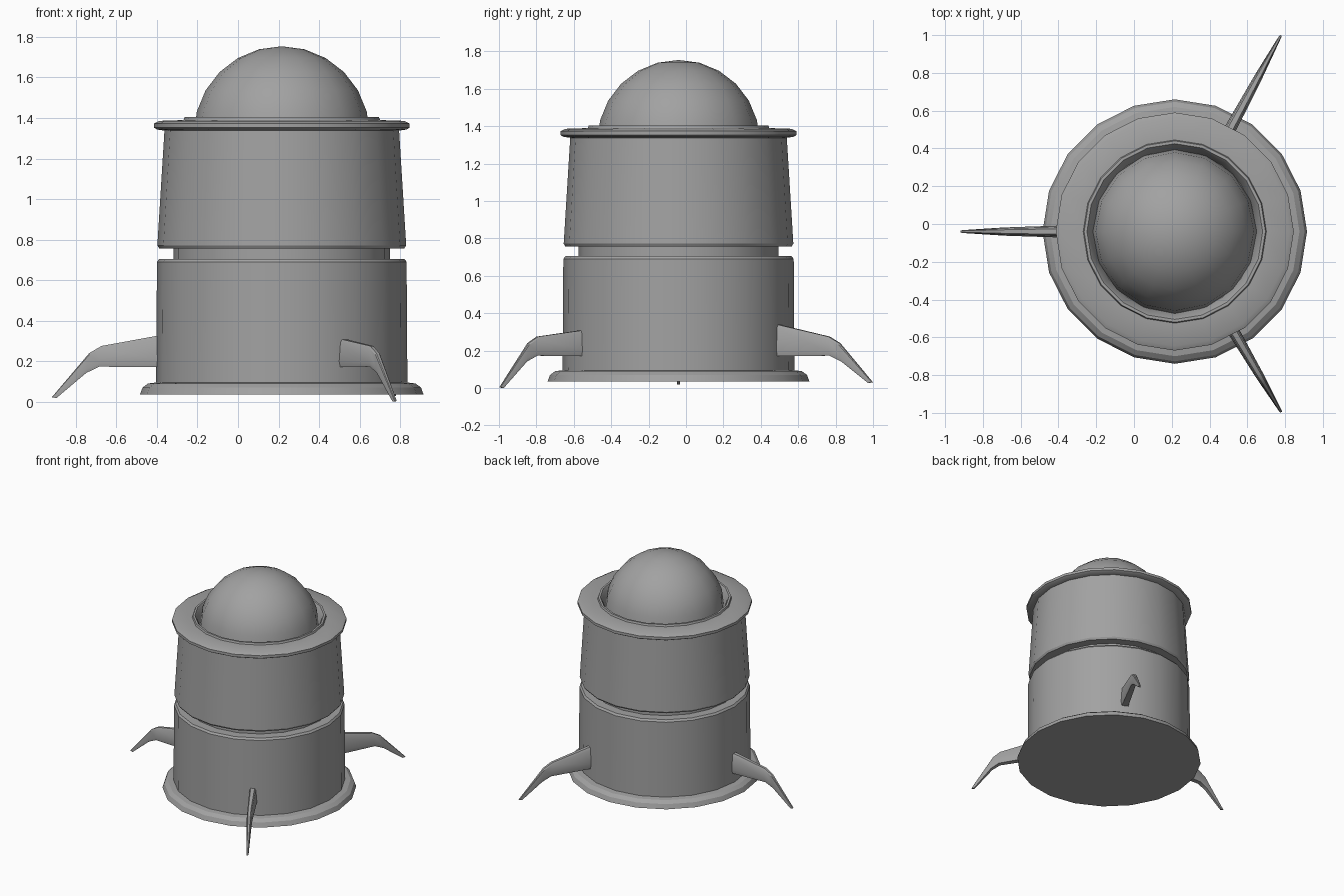
import bpy, bmesh, math
from mathutils import Matrix, Vector

if "Cube" in bpy.data.objects:
    bpy.data.objects.remove(bpy.data.objects["Cube"])

CX, CY = 0.216, -0.04   # axis of the round body

grey = bpy.data.materials.new("plain grey")
grey.diffuse_color = (0.36, 0.36, 0.36, 1)
grey.use_nodes = True
grey.node_tree.nodes["Principled BSDF"].inputs["Base Color"].default_value = grey.diffuse_color


def finish(name, bm, angle):
    bmesh.ops.recalc_face_normals(bm, faces=bm.faces)
    mesh = bpy.data.meshes.new(name)
    bm.to_mesh(mesh)
    bm.free()
    mesh.materials.append(grey)
    obj = bpy.data.objects.new(name, mesh)
    bpy.context.collection.objects.link(obj)
    bpy.ops.object.select_all(action='DESELECT')
    obj.select_set(True)
    bpy.context.view_layer.objects.active = obj
    bpy.ops.object.shade_smooth_by_angle(angle=math.radians(angle))
    return obj


def lathe(name, profile, sides, angle=28):
    """Turn an (r, z) profile around the body axis; r = 0 ends are poles."""
    bm = bmesh.new()
    rings = []
    for r, z in profile:
        if r == 0:
            rings.append([bm.verts.new((CX, CY, z))] * sides)
        else:
            rings.append([bm.verts.new((CX + r * math.cos(2 * math.pi * i / sides),
                                        CY + r * math.sin(2 * math.pi * i / sides), z))
                          for i in range(sides)])
    for a, b in zip(rings, rings[1:]):
        for i in range(sides):
            j = (i + 1) % sides
            bm.faces.new(list(dict.fromkeys((a[i], a[j], b[j], b[i]))))
    return finish(name, bm, angle)


# Base flange, lower drum, neck groove, upper drum and top rim in one turned shell
lathe("body", [
    (0, 0.035), (0.70, 0.035), (0.687, 0.07), (0.66, 0.09), (0.62, 0.095),
    (0.616, 0.69), (0.605, 0.705), (0.535, 0.705),
    (0.535, 0.757), (0.605, 0.757), (0.614, 0.772), (0.579, 1.338),
    (0.615, 1.343), (0.63, 1.352), (0.63, 1.373), (0.605, 1.386),
    (0.485, 1.39), (0.48, 1.404), (0.465, 1.404), (0.452, 1.385),
    (0.43, 1.31), (0, 1.31)], 20)

# Domed top
R, ZC = 0.434, 1.32
lathe("dome", [(R * math.cos(math.radians(a)) if a < 90 else 0,
                ZC + R * math.sin(math.radians(a))) for a in range(0, 91, 15)], 16, 40)


def leg(name, angle, tip_r, root_z, tip_z):
    """Bent blade: tapered cross-sections from the drum out to a thin tip."""
    k = (tip_r - 0.59) / (1.135 - 0.59)
    # top radius, top z, bottom radius, bottom z, half thickness
    stations = [(0.59, root_z, 0.59, 0.17, 0.032),
                (0.89, 0.275, 0.90, 0.173, 0.022),
                (0.95, 0.24, 0.965, 0.142, 0.018),
                (1.135, tip_z + 0.004, 1.112, tip_z, 0.008)]
    turn = Matrix.Translation((CX, CY, 0)) @ Matrix.Rotation(math.radians(angle), 4, 'Z')
    bm = bmesh.new()
    sections = []
    for rt, zt, rb, zb, h in stations:
        ring = []
        for f, w in ((0, 0.8), (0.2, 1), (0.9, 0.75), (1, 0.45)):
            ring.append((f, w * h))
        pts = ring + [(f, -y) for f, y in reversed(ring)]
        sections.append([bm.verts.new(turn @ Vector((
            0.59 + (rb + (rt - rb) * f - 0.59) * k, y, zb + (zt - zb) * f)))
            for f, y in pts])
    n = len(sections[0])
    for a, b in zip(sections, sections[1:]):
        for i in range(n):
            j = (i + 1) % n
            bm.faces.new((a[i], a[j], b[j], b[i]))
    bm.faces.new(sections[0])
    bm.faces.new(sections[-1])
    finish(name, bm, 30)


# Three splayed legs
leg("left_leg", 180, 1.135, 0.33, 0.018)
leg("back_right_leg", 61.6, 1.18, 0.343, 0.027)
leg("front_right_leg", -59.5, 1.11, 0.31, 0.0)
